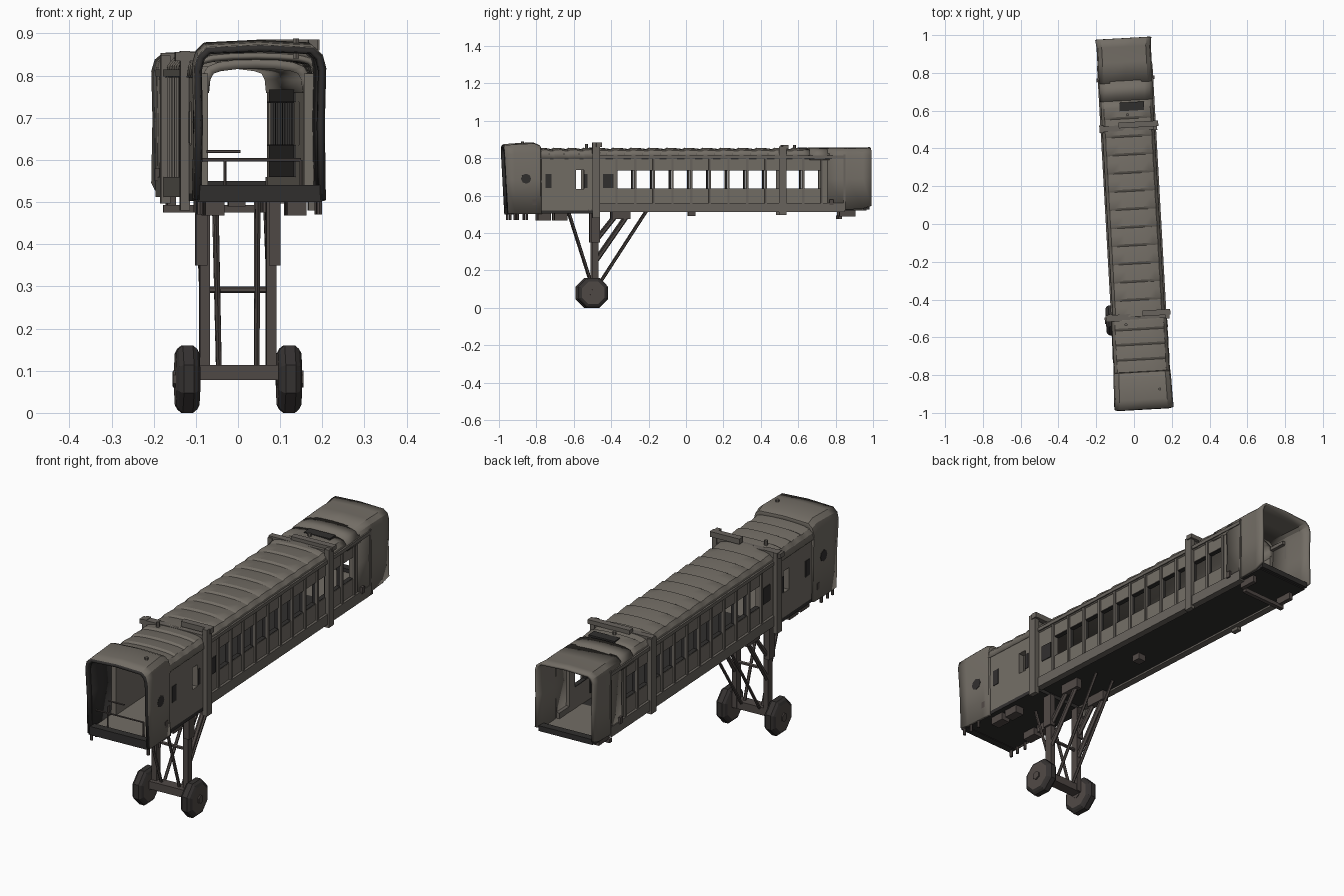
import bpy, bmesh, math
from mathutils import Matrix, Vector

if "Cube" in bpy.data.objects:
    bpy.data.objects.remove(bpy.data.objects["Cube"])

# the whole bridge stands slightly turned in plan
PLACE = Matrix.Translation((-0.002, 0, 0)) @ Matrix.Rotation(0.056, 4, 'Z')
SIDES = (-1, 1)


def material(name, rgb):
    m = bpy.data.materials.new(name)
    m.use_nodes = True
    m.diffuse_color = (*rgb, 1)
    m.node_tree.nodes["Principled BSDF"].inputs["Base Color"].default_value = (*rgb, 1)
    m.node_tree.nodes["Principled BSDF"].inputs["Roughness"].default_value = 0.8
    return m


BODY = material("warm grey panel", (0.17, 0.153, 0.13))
FRAME = material("grey frame", (0.14, 0.126, 0.11))
STEEL = material("brown steel", (0.08, 0.066, 0.061))
DARK = material("dark underside", (0.03, 0.028, 0.027))
RUBBER = material("tyre rubber", (0.035, 0.031, 0.03))


def make(name, bm, mat, smooth=False, thick=0):
    bmesh.ops.recalc_face_normals(bm, faces=bm.faces)
    mesh = bpy.data.meshes.new(name)
    bm.to_mesh(mesh)
    bm.free()
    mesh.materials.append(mat)
    if smooth:
        mesh.shade_smooth()
        mesh.set_sharp_from_angle(angle=math.radians(30))
    ob = bpy.data.objects.new(name, mesh)
    bpy.context.collection.objects.link(ob)
    ob.matrix_world = PLACE
    if thick:
        mod = ob.modifiers.new("Shell", 'SOLIDIFY')
        mod.thickness, mod.offset = thick, 0
    return ob


def boxes(name, mat, spans):
    """Each span is x0, x1, y0, y1, z0, z1."""
    bm = bmesh.new()
    for x0, x1, y0, y1, z0, z1 in spans:
        mid = Matrix.Translation(((x0 + x1) / 2, (y0 + y1) / 2, (z0 + z1) / 2))
        size = Matrix.Diagonal((abs(x1 - x0), abs(y1 - y0), abs(z1 - z0), 1))
        bmesh.ops.create_cube(bm, size=1, matrix=mid @ size)
    return make(name, bm, mat)


def rods(name, mat, pairs, r, sides=6):
    bm = bmesh.new()
    for a, b in pairs:
        a, b = Vector(a), Vector(b)
        turn = (b - a).to_track_quat('Z', 'Y').to_matrix().to_4x4()
        bmesh.ops.create_cone(bm, cap_ends=True, segments=sides, radius1=r, radius2=r,
                              depth=(b - a).length, matrix=Matrix.Translation((a + b) / 2) @ turn)
    return make(name, bm, mat)


def loft(name, mat, profile, sections, thick=0.012):
    """Skin a mirrored half profile through sections y, half width, bottom, top, lean."""
    full = [(-u, v) for u, v in profile] + [(u, v) for u, v in reversed(profile[:-1])]
    bm = bmesh.new()
    rows = [[bm.verts.new((u * w, y + lean * (1 - v), z0 + v * (z1 - z0))) for u, v in full]
            for y, w, z0, z1, lean in sections]
    for a, b in zip(rows, rows[1:]):
        for i in range(len(full) - 1):
            bm.faces.new((a[i], a[i + 1], b[i + 1], b[i]))
    return make(name, bm, mat, True, thick)


ARCH = [(1, 0), (0.97, 0.5), (0.88, 0.78), (0.7, 0.9), (0.4, 0.97), (0, 1)]
HOOD = [(1, 0), (0.98, 0.5), (1, 0.86), (0.95, 0.94), (0.83, 0.985), (0, 1)]
LOW, HIGH = 0.635, 0.737  # window band


def ribbed_roof(name, y0, y1, w, count):
    step = (y1 - y0) / count
    rows = []
    for i in range(count):
        y = y0 + i * step
        rows += [(y, w, 0.795, 0.843, 0), (y + 0.012, w + 0.002, 0.795, 0.85, 0),
                 (y + step * 0.6, w, 0.795, 0.848, 0)]
    loft(name, BODY, ARCH, rows + [(y1, w, 0.795, 0.843, 0)])


def wall(name, x, y0, y1, windows):
    """Side wall pair with a row of open windows and dark mullions between them."""
    first, last = windows[0][0], windows[-1][1]
    spans, mullions = [], []
    for s in SIDES:
        a, b = s * 0.114, s * x
        spans += [(a, b, y0, y1, 0.52, LOW), (a, b, y0, y1, HIGH, 0.805),
                  (a, b, y0, first, LOW, HIGH), (a, b, last, y1, LOW, HIGH)]
        mullions += [(a, b, p[1], q[0], LOW, HIGH) for p, q in zip(windows, windows[1:])]
    boxes(name, BODY, spans)
    if mullions:
        boxes(name + "_mullions", DARK, mullions)


# main tunnel: walls with a window band, roof, rails and posts
START, PITCH, COUNT = -0.375, 0.1, 11
W = 0.135
bays = [(START + i * PITCH, START + (i + 1) * PITCH - 0.01) for i in range(COUNT)]
wall("tunnel_walls", W, -0.5, 0.76, bays)
ribbed_roof("tunnel_roof", -0.5, 0.655, W, 12)
boxes("tunnel_posts", FRAME, [(s * (W - 0.004), s * (W + 0.008), e - 0.011, e + 0.001, 0.54, 0.81)
                              for s in SIDES for e in [START] + [b[1] + 0.01 for b in bays]])
boxes("tunnel_rails", FRAME, [(s * (W - 0.02), s * (W + 0.012), -0.5, 0.84, z, z + h)
                              for s in SIDES for z, h in ((0.512, 0.048), (0.798, 0.016))])

# dark bands around the windows inside, and the reveals below and above them
boxes("window_surrounds", DARK, [(s * 0.109, s * 0.1145, -0.45, 0.6, z, z + h)
                                 for s in SIDES for z, h in ((0.56, LOW - 0.56), (HIGH, 0.03))])
boxes("window_sills", DARK, [(s * 0.112, s * (W - 0.002), a, b, z - 0.002, z + 0.002)
                             for s in SIDES for a, b in bays for z in (LOW, HIGH)])

# front neck between cabin and first collar
wall("neck_walls", 0.143, -0.8, -0.48, [(-0.597, -0.555)])
ribbed_roof("neck_roof", -0.8, -0.48, 0.143, 4)

# arched ceiling inside the passage
loft("passage_ceiling", BODY, ARCH, [(-0.79, 0.122, 0.76, 0.828, 0), (0.76, 0.122, 0.76, 0.828, 0)], 0.022)

# floor: pale decks at the ends, dark walkway between, dark underframe
boxes("deck", BODY, [(-0.135, 0.135, -0.95, -0.45, 0.525, 0.533), (-0.13, 0.13, 0.66, 0.96, 0.525, 0.533)])
boxes("walkway", DARK, [(-0.112, 0.112, -0.45, 0.66, 0.525, 0.533)])
boxes("underframe", DARK, [(-0.143, 0.143, -0.95, -0.48, 0.503, 0.526),
                           (-W, W, -0.48, 0.96, 0.52, 0.526)])

# front cabin with flared mouth
loft("front_cabin", BODY, HOOD, [(-0.98, 0.151, 0.505, 0.868, 0.02), (-0.93, 0.149, 0.502, 0.873, 0.01),
                                 (-0.82, 0.147, 0.502, 0.879, 0), (-0.79, 0.146, 0.502, 0.866, 0),
                                 (-0.785, 0.138, 0.502, 0.842, 0)])
loft("front_mouth_seal", DARK, HOOD, [(-0.983, 0.15, 0.505, 0.866, 0.02),
                                      (-0.965, 0.144, 0.505, 0.862, 0.015)], 0.013)
boxes("front_sill", DARK, [(-0.147, 0.147, -0.965, -0.93, 0.5, 0.54)])
loft("front_cabin_lining", DARK, HOOD, [(-0.965, 0.142, 0.53, 0.861, 0.015),
                                        (-0.8, 0.139, 0.53, 0.861, 0)], 0.004)

# railings inside the front mouth
rods("front_railing", STEEL, [((-0.14, -0.92, 0.6), (0.1, -0.92, 0.6)),
                              ((-0.08, -0.92, 0.53), (-0.08, -0.92, 0.6)),
                              ((0.1, -0.92, 0.53), (0.1, -0.92, 0.6)),
                              ((-0.12, -0.85, 0.62), (-0.04, -0.85, 0.62))], 0.004)

# rear cabin with flared mouth
loft("rear_cabin", BODY, HOOD, [(0.75, 0.137, 0.525, 0.85, 0), (0.86, 0.138, 0.525, 0.852, 0),
                                (0.94, 0.138, 0.53, 0.85, 0), (0.985, 0.143, 0.545, 0.853, 0)])
loft("rear_cabin_roof", BODY, ARCH, [(0.655, 0.138, 0.79, 0.85, 0), (0.76, 0.138, 0.79, 0.851, 0)])
boxes("rear_sill", DARK, [(-0.135, 0.135, 0.94, 0.975, 0.525, 0.55)])
boxes("rear_seam", FRAME, [(s * 0.13, s * 0.146, 0.835, 0.845, 0.52, 0.82) for s in SIDES])

# dark side panes, round cabin portholes and roof hatch
boxes("dark_panes", DARK, [(s * (x - 0.003), s * (x + 0.003), y - w, y + w, 0.64, 0.715)
                           for s in SIDES for x, y, w in
                           ((0.143, -0.745, 0.016), (0.136, -0.425, 0.028), (0.143, -0.545, 0.009))])
rods("portholes", DARK, [((s * 0.142, -0.865, 0.69), (s * 0.1525, -0.865, 0.69)) for s in SIDES], 0.027, 8)
boxes("roof_hatch", DARK, [(-0.04, 0.09, 0.6, 0.645, 0.848, 0.857)])


# collars around the telescoping joints
def collar(name, y, x, z0, right_top, left_top):
    spans = [(s * (x - 0.022), s * x, y - 0.02, y + 0.02, z0, top)
             for s, top in zip(SIDES, (right_top, left_top))]
    boxes(name, FRAME, spans + [(-x, x, y - 0.015, y + 0.015, 0.832, 0.854)])


collar("front_collar", -0.49, 0.163, 0.48, 0.858, 0.885)
collar("rear_collar", 0.51, 0.153, 0.497, 0.848, 0.862)
boxes("roof_gear", FRAME, [(0.02, 0.168, -0.49, -0.46, 0.86, 0.885),
                           (-0.175, -0.09, -0.51, -0.475, 0.835, 0.856),
                           (-0.05, 0.16, 0.51, 0.54, 0.85, 0.87)])
rods("roof_lamps", FRAME, [((x, y, 0.84), (x, y, z)) for x, y, z in
                           ((-0.07, -0.53, 0.875), (0.09, -0.88, 0.888), (0.0, 0.58, 0.87))], 0.008)

# gear slung under the cabins
boxes("under_gear", STEEL, [(s * 0.075, s * 0.12, y, y + 0.07, 0.468, 0.51)
                            for s in SIDES for y in (-0.8, -0.71)] + [(-0.02, 0.02, 0.01, 0.05, 0.49, 0.522)])
boxes("rear_bumper", STEEL, [(-0.13, 0.1, 0.81, 0.83, 0.475, 0.493)]
      + [(s * 0.1, s * 0.12, 0.815, 0.9, 0.488, 0.525) for s in SIDES])
rods("front_brackets", STEEL, [((s * 0.142, y, 0.47), (s * 0.142, y, 0.52))
                               for s in SIDES for y in (-0.95, -0.91, -0.86)], 0.007)
boxes("side_brackets", STEEL, [(s * 0.136, s * 0.153, y, y + 0.02, 0.55, 0.58)
                               for s in SIDES for y in (-0.83, 0.76)])

# undercarriage: columns, cross members and struts
CX, CY = -0.026, -0.49
boxes("leg_columns", STEEL, [(CX + s * 0.067, CX + s * 0.091, CY - 0.016, CY + 0.018, 0.08, 0.505)
                             for s in SIDES])
boxes("leg_sleeves", STEEL, [(CX + s * 0.073, CX + s * 0.1, CY - 0.022, CY + 0.024, 0.35, 0.505)
                             for s in SIDES])
boxes("axle_beam", STEEL, [(CX - 0.1, CX + 0.1, CY - 0.035, CY + 0.015, 0.078, 0.114)])
rods("leg_crossbar", STEEL, [((CX - 0.075, CY, 0.292), (CX + 0.075, CY, 0.292))], 0.008)
rods("thin_struts", STEEL, [((CX + s * 0.045, CY + dy, 0.11), (CX + s * 0.05 - dx, y, 0.52))
                            for s in SIDES for dy, y, dx in ((-0.01, -0.63, 0.01), (0.015, -0.21, -0.01))], 0.007)
rods("heavy_struts", STEEL, [((CX + s * 0.08, CY, z), (CX + s * 0.08, y, 0.5))
                             for s in SIDES for z, y in ((0.24, -0.31), (0.35, -0.37))], 0.011)
boxes("strut_mounts", STEEL, [(CX + s * 0.065, CX + s * 0.095, -0.4, -0.3, 0.475, 0.522) for s in SIDES])

# wheels: eight-sided tyres with rounded shoulders and brown discs
TREAD = [(-0.028, 0.066), (-0.022, 0.078), (-0.012, 0.0866), (0.012, 0.0866), (0.022, 0.078), (0.028, 0.066)]
for s, label in ((-1, "right"), (1, "left")):
    bm = bmesh.new()
    rings = [[bm.verts.new((CX + s * 0.121 + x, CY - 0.013 + r * math.sin(a), 0.08 + r * math.cos(a)))
              for a in [math.pi * (2 * k + 1) / 8 for k in range(8)]] for x, r in TREAD]
    for a, b in zip(rings, rings[1:]):
        for k in range(8):
            bm.faces.new((a[k], a[k - 1], b[k - 1], b[k]))
    for ring in (rings[0], rings[-1]):
        bm.faces.new(ring).material_index = 1
    make(label + "_wheel", bm, RUBBER).data.materials.append(STEEL)
    rods(label + "_hub", STEEL, [((CX + s * 0.09, CY - 0.013, 0.08), (CX + s * 0.155, CY - 0.013, 0.08))], 0.02)
